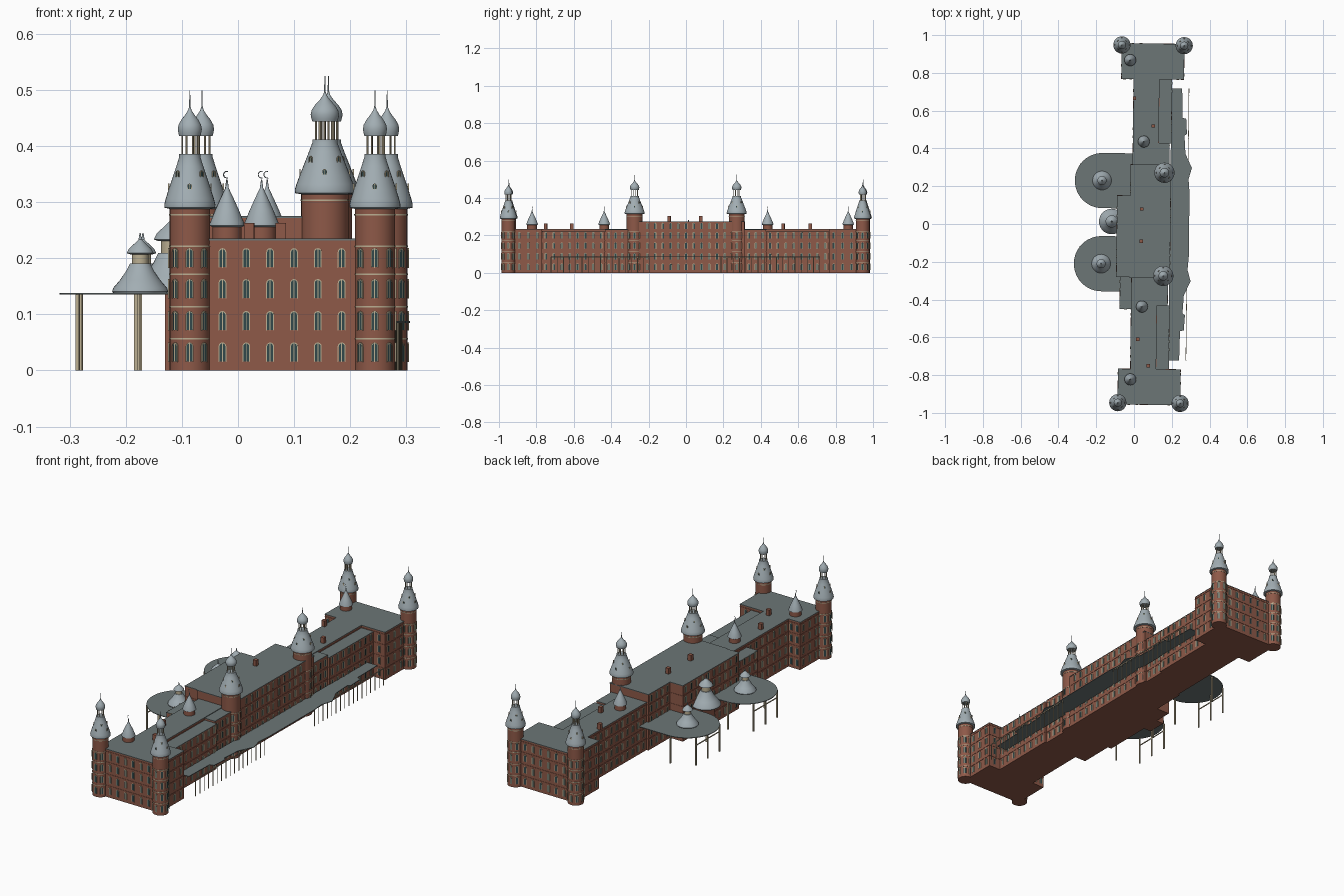
import bpy, bmesh, math
from math import pi, cos, sin
from mathutils import Vector

if "Cube" in bpy.data.objects:
    bpy.data.objects.remove(bpy.data.objects["Cube"])

COL = {'brick': (0.27, 0.10, 0.065, 1), 'roof': (0.15, 0.18, 0.18, 1), 'metal': (0.36, 0.42, 0.45, 1),
       'cream': (0.50, 0.43, 0.29, 1), 'glass': (0.03, 0.065, 0.07, 1)}
MATS = {}
for k, c in COL.items():
    MATS[k] = bpy.data.materials.new(k)
    MATS[k].diffuse_color = c
parts = {}


def part(name, mat):
    """Collecting mesh for every piece of one named part."""
    if name not in parts:
        parts[name] = (bmesh.new(), mat)
    return parts[name][0]


def prism(bm, pts, z0, z1):
    n = len(pts)
    lo = [bm.verts.new((x, y, z0)) for x, y in pts]
    hi = [bm.verts.new((x, y, z1)) for x, y in pts]
    bm.faces.new(lo[::-1])
    bm.faces.new(hi)
    for i in range(n):
        j = (i + 1) % n
        bm.faces.new((lo[i], lo[j], hi[j], hi[i]))


def box(bm, x0, x1, y0, y1, z0, z1):
    prism(bm, [(x0, y0), (x1, y0), (x1, y1), (x0, y1)], z0, z1)


def post(bm, x, y, r, z0, z1, n=6):
    prism(bm, [(x + r * cos(2 * pi * i / n), y + r * sin(2 * pi * i / n)) for i in range(n)], z0, z1)


def lathe(bm, x, y, prof, n=32):
    rings = [[bm.verts.new((x + r * cos(2 * pi * i / n), y + r * sin(2 * pi * i / n), z)) for i in range(n)]
             for r, z in prof]
    for a, b in zip(rings, rings[1:]):
        for i in range(n):
            j = (i + 1) % n
            bm.faces.new((a[i], a[j], b[j], b[i]))
    bm.faces.new(rings[0][::-1])
    bm.faces.new(rings[-1])


def window(x, y, z, a, w=0.014, h=0.035):
    """Arched window facing angle a: cream surround, mullion and dark pane."""
    fr, gl = part('window_frames', 'cream'), part('window_panes', 'glass')
    n, u = Vector((cos(a), sin(a), 0)), Vector((-sin(a), cos(a), 0))

    def P(bm, p, d):
        return bm.verts.new(Vector((x, y, z + p[1])) + u * p[0] + n * d)

    def arch(w, h, v0):
        r = w / 2
        return [(r, v0)] + [(r * cos(pi * i / 6), h - r + r * sin(pi * i / 6)) for i in range(7)] + [(-r, v0)]
    out, inn = arch(w, h, 0), arch(w * 0.74, h - w * 0.13, 0.001)
    o0, o1, i1 = [P(fr, p, 0) for p in out], [P(fr, p, 0.0025) for p in out], [P(fr, p, 0.0025) for p in inn]
    for k in range(len(out) - 1):
        fr.faces.new((o1[k], o1[k + 1], i1[k + 1], i1[k]))
        fr.faces.new((o0[k], o0[k + 1], o1[k + 1], o1[k]))
    m = w * 0.06
    fr.faces.new([P(fr, p, 0.002) for p in ((-m, 0), (m, 0), (m, h * .95), (-m, h * .95))])
    gl.faces.new([P(gl, p, 0.0012) for p in inn])


FLOORS = (0.015, 0.071, 0.128, 0.183)


def wall(ax, ay, bx, by, floors=FLOORS, step=0.0425):
    """Rows of windows along a wall; outside is right of a -> b."""
    dx, dy = bx - ax, by - ay
    n = max(1, round(math.hypot(dx, dy) / step))
    for i in range(n):
        t = (i + 0.5) / n
        for z in floors:
            window(ax + dx * t, ay + dy * t, z, math.atan2(-dx, dy))


def block(x0, x1, y0, y1, h):
    """Brick block with flat roof and thin floor bands."""
    box(part('brick_blocks', 'brick'), x0, x1, y0, y1, 0, h - 0.003)
    box(part('flat_roofs', 'roof'), x0 - .001, x1 + .001, y0 - .001, y1 + .001, h - 0.003, h)
    for z in (0.055, 0.112, 0.170, 0.222):
        if z < h - 0.01:
            e = 0.0015
            box(part('wall_bands', 'brick'), x0 - e, x1 + e, y0 - e, y1 + e, z, z + 0.0025)


def tower(x, y, s, dz):
    """Round brick tower, flared roof, open lantern, onion dome and spire."""
    r = 0.036 * s
    lathe(part('tower_walls', 'brick'), x, y, [(r, 0), (r, 0.292 + dz)])
    for z in (0.055, 0.112, 0.170, 0.220, 0.276 + dz):
        lathe(part('tower_bands', 'cream'), x, y, [(r + .001, z), (r + .001, z + .003)])
    for k in range(8):
        a = -pi / 2 + k * pi / 4
        for z in FLOORS:
            window(x + r * cos(a), y + r * sin(a), z, a)
        post(part('lantern_columns', 'cream'), x + .0145 * s * cos(a + .39), y + .0145 * s * sin(a + .39),
             .0016 * s, .383 + dz, .422 + dz)
        d = 0.0365 * s if k % 2 == 0 else 0.029 * s
        zz = 0.322 if k % 2 == 0 else 0.345
        window(x + d * cos(a), y + d * sin(a), zz + dz, a, 0.008, 0.011)
    rings = [(.036, .288), (.045, .290), (.0455, .296), (.043, .306), (.038, .322), (.031, .343),
             (.024, .364), (.019, .380), (.019, .386), (.017, .386)]
    lathe(part('tower_roofs', 'metal'), x, y, [(q * s, z + dz) for q, z in rings])
    dome = [(.019, .418), (.020, .422), (.0215, .430), (.020, .438), (.015, .447), (.008, .456),
            (.003, .464), (.0013, .470), (.0006, .499)]
    lathe(part('onion_domes', 'metal'), x, y, [(q * s, z + dz) for q, z in dome])


def tube(name, pts, r):
    c = bpy.data.curves.new(name, 'CURVE')
    c.dimensions, c.bevel_depth, c.bevel_resolution = '3D', r, 1
    sp = c.splines.new('POLY')
    sp.points.add(len(pts) - 1)
    for p, q in zip(sp.points, pts):
        p.co = (*q, 1)
    c.materials.append(MATS['metal'])
    bpy.context.collection.objects.link(bpy.data.objects.new(name, c))


def cone_turret(x, y):
    lathe(part('cone_turret_walls', 'brick'), x, y, [(.026, .215), (.026, .262)])
    lathe(part('cone_turret_roofs', 'metal'), x, y, [(.027, .256), (.031, .258), (.030, .264), (.021, .286), (.011, .308),
                                                     (.003, .325), (.001, .340)])
    # crescent finial
    tube('crescent_finial', [(x + .006 * cos(t), y, .349 + .006 * sin(t))
                             for t in [pi * (.4 + 1.2 * i / 8) for i in range(9)]], .0009)


def pavilion(x, y, s, z0):
    """Low bell roof with neck, cap and finial above a canopy."""
    def P(l):
        return [(r * s, z0 + z * s) for r, z in l]
    lathe(part('pavilion_roofs', 'metal'), x, y, P([(.048, -.001), (.050, .002), (.048, .008), (.036, .022), (.025, .038), (.018, .052)]))
    lathe(part('pavilion_necks', 'cream'), x, y, P([(.0145, .048), (.0145, .071)]))
    lathe(part('pavilion_roofs', 'metal'), x, y, P([(.018, .068), (.024, .070), (.020, .078), (.008, .089), (.003, .094), (.001, .106)]))


# central tall block and its rear projection
block(-0.02, 0.192, -0.285, 0.315, 0.275)
block(-0.09, -0.02, -0.28, 0.15, 0.275)
TALL = FLOORS + (0.233,)
wall(0.192, -0.225, 0.192, 0.23, TALL)
wall(-0.09, 0.15, -0.09, -0.28, TALL)
wall(-0.02, 0.315, -0.02, 0.15, TALL)
block(-0.07, -0.01, -0.45, -0.28, 0.215)
wall(-0.07, -0.285, -0.07, -0.45)
wall(-0.07, -0.45, -0.01, -0.45)

for s in (-1, 1):
    def sblock(x0, x1, y0, y1, h):
        block(x0, x1, *sorted((s * y0, s * y1)), h)

    def swall(ax, ay, bx, by):
        p = (ax, s * ay, bx, s * by)
        wall(*(p if s > 0 else p[2:] + p[:2]))
    # end block with two corner towers
    sblock(-0.075, 0.255, 0.768, 0.955, 0.235)
    swall(0.217, 0.955, -0.038, 0.955)
    swall(0.255, 0.768, 0.255, 0.912)
    swall(-0.075, 0.912, -0.075, 0.768)
    swall(-0.075, 0.768, -0.01, 0.768)
    swall(0.192, 0.768, 0.255, 0.768)
    tower(-0.075, s * 0.947, 1, 0)
    tower(0.255, s * 0.947, 1, 0)
    # connecting wing in two depths
    sblock(-0.01, 0.125, 0.27, 0.77, 0.235)
    sblock(0.125, 0.192, 0.43, 0.77, 0.222)
    sblock(0.125, 0.182, 0.28, 0.43, 0.232)
    swall(0.192, 0.43, 0.192, 0.768)
    swall(0.182, 0.32, 0.182, 0.43)
    swall(-0.01, 0.768, -0.01, 0.455 if s < 0 else 0.32)
    # tower beside the tall block
    tower(0.158, s * 0.273, 1.18, 0.026)
    cone_turret(0.047, s * 0.437)
    cone_turret(-0.01 if s < 0 else -0.03, s * 0.845 + 0.022)
    # rounded rear canopy on posts
    cy = 0.008 + s * 0.22
    pts = [(-0.17 + .146 * cos(t), cy + .146 * sin(t)) for t in [pi / 2 + pi * i / 24 for i in range(25)]]
    prism(part('round_canopies', 'roof'), [(-0.01, cy + .146)] + pts + [(-0.01, cy - .146)], 0.135, 0.138)
    pavilion(-0.172, cy, 1, 0.139)
    cp = part('canopy_posts', 'cream')
    for d in (-.09, 0, .09):
        box(cp, -.286, -.280, cy + d - .003, cy + d + .003, 0, .135)
    box(cp, -.285, -.281, cy - .09, cy + .09, .096, .100)
    for d in (-.138, .138):
        box(cp, -.181, -.175, cy + d - .003, cy + d + .003, 0, .135)
    # veranda posts
    for i in range(17):
        post(part('veranda_posts', 'cream'), 0.283, s * (0.19 + i * 0.033), .0022, 0, .085)
    box(part('veranda_rail', 'cream'), 0.2815, 0.2845, *sorted((s * 0.2, s * 0.72)), .081, .085)

pavilion(-0.118, 0.012, 1.35, 0.139)
box(part('rear_entry', 'brick'), -0.13, -0.09, -0.035, 0.06, 0, 0.14)

# veranda roof with stepped edge and pointed bays
half = [(.292, .17), (.286, .24), (.303, .30), (.268, .375), (.262, .47), (.275, .48), (.27, .56),
        (.25, .565), (.247, .72), (.19, .72)]
prism(part('veranda_roof', 'roof'), [(x, -y) for x, y in half[::-1]] + half, 0.085, 0.088)

# chimneys
for x, y, z in ((.04, .08, .275), (.04, -.09, .275), (.095, .52, .235), (-.005, .665, .235), (.027, -.61, .235), (.085, -.75, .235)):
    box(part('chimneys', 'brick'), x - .009, x + .009, y - .009, y + .009, z, z + .028)

# finish meshes
for name, (bm, mat) in parts.items():
    me = bpy.data.meshes.new(name)
    bm.to_mesh(me)
    bm.free()
    me.materials.append(MATS[mat])
    me.shade_smooth()
    me.set_sharp_from_angle(angle=math.radians(32))
    bpy.context.collection.objects.link(bpy.data.objects.new(name, me))

# the whole plan is turned very slightly
for o in bpy.context.collection.objects:
    o.rotation_euler.z = -0.0115

for m in bpy.data.materials:
    if m.users and not m.is_grease_pencil:
        m.use_nodes = True
        m.node_tree.nodes["Principled BSDF"].inputs["Base Color"].default_value = m.diffuse_color
